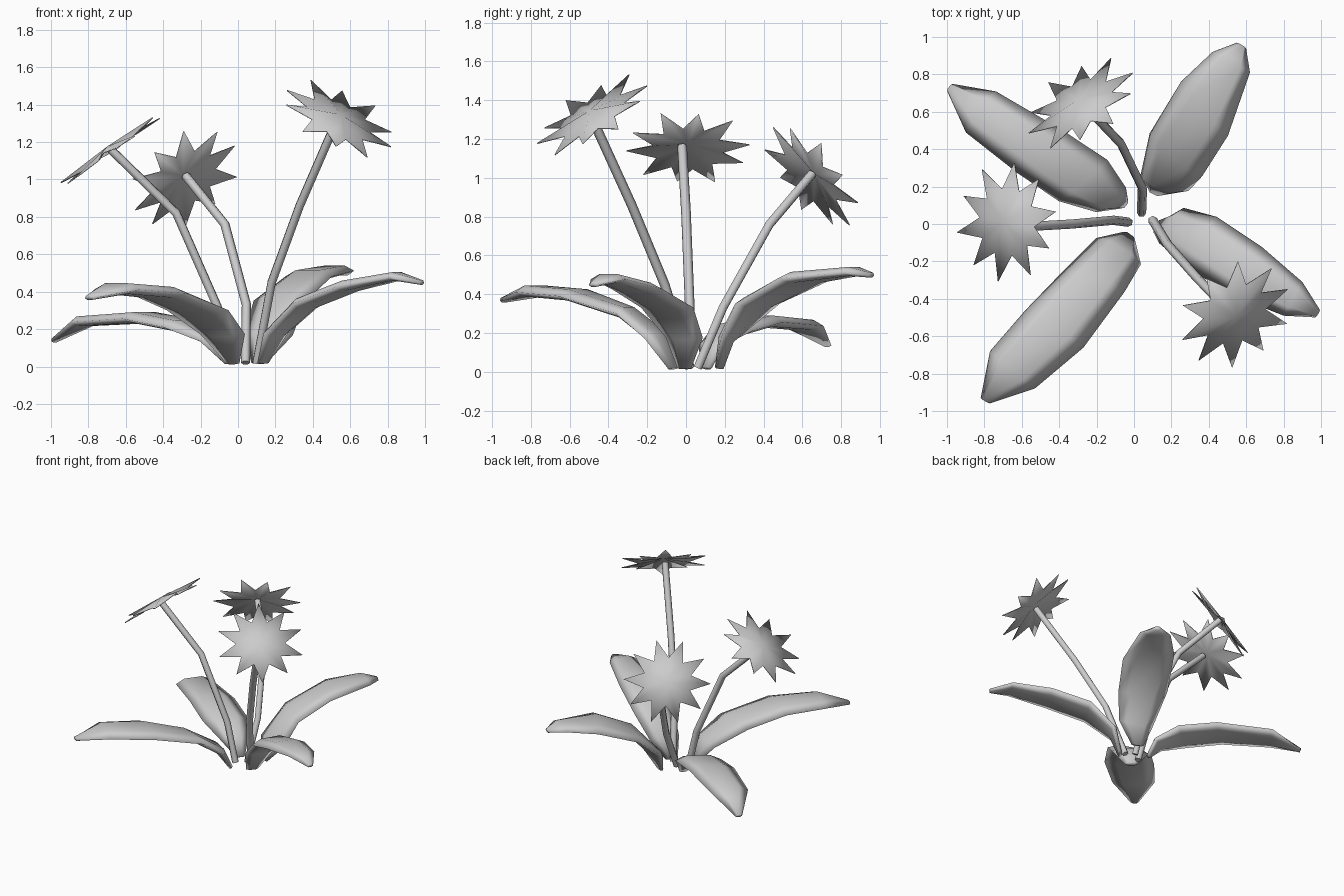
import bpy, bmesh, math
from mathutils import Vector

cube = bpy.data.objects.get("Cube")
if cube:
    bpy.data.objects.remove(cube, do_unlink=True)

GREY = (0.6, 0.6, 0.6, 1)
mat = bpy.data.materials.new("plain_grey")
mat.use_nodes = True
mat.diffuse_color = GREY
bsdf = mat.node_tree.nodes["Principled BSDF"]
bsdf.inputs["Base Color"].default_value = GREY
bsdf.inputs["Roughness"].default_value = 0.8


def finish(obj, angle):
    obj.data.materials.append(mat)
    bpy.ops.object.select_all(action='DESELECT')
    obj.select_set(True)
    bpy.context.view_layer.objects.active = obj
    if obj.type == 'CURVE':
        bpy.ops.object.convert(target='MESH')
    bpy.ops.object.shade_smooth_by_angle(angle=math.radians(angle))


def add_mesh(name, bm):
    bmesh.ops.recalc_face_normals(bm, faces=bm.faces)
    me = bpy.data.meshes.new(name)
    bm.to_mesh(me)
    bm.free()
    obj = bpy.data.objects.new(name, me)
    bpy.context.collection.objects.link(obj)
    return obj


# Leaves: fleshy lens-section blades, lofted between a left and a right edge
SECTION = [(-1, -0.3), (-0.5, 0.8), (0.5, 0.8), (1, -0.3), (0.5, -1), (-0.5, -1)]


def leaf(name, left, right, heights):
    edges = [(Vector((*a, z)), Vector((*b, z))) for a, b, z in zip(left, right, heights)]
    mids = [(a + b) / 2 for a, b in edges]
    bm = bmesh.new()
    rings = []
    for i, (a, b) in enumerate(edges):
        tangent = mids[min(i + 1, len(mids) - 1)] - mids[max(i - 1, 0)]
        side = (b - a) / 2
        up = side.cross(tangent).normalized()
        thick = 0.01 + 0.14 * min(side.length, 0.16)
        rings.append([bm.verts.new(mids[i] + side * s + up * t * thick) for s, t in SECTION])
    n = len(SECTION)
    for r, q in zip(rings, rings[1:]):
        for j in range(n):
            k = (j + 1) % n
            bm.faces.new((r[j], r[k], q[k], q[j]))
    bm.faces.new(rings[0])
    bm.faces.new(rings[-1])
    for v in bm.verts:
        v.co.z = max(v.co.z, 0.004)
    finish(add_mesh(name, bm), 170)


leaf("leaf_front_right",
     [(0.01, -0.09), (0.04, -0.21), (-0.05, -0.36), (-0.27, -0.66), (-0.53, -0.88), (-0.77, -0.96)],
     [(-0.06, -0.04), (-0.2, -0.07), (-0.38, -0.25), (-0.58, -0.46), (-0.77, -0.68), (-0.82, -0.93)],
     [0.02, 0.18, 0.31, 0.40, 0.42, 0.37])
leaf("leaf_back_right",
     [(-0.07, 0.08), (-0.2, 0.06), (-0.4, 0.12), (-0.62, 0.27), (-0.9, 0.49), (-1.0, 0.71)],
     [(-0.03, 0.13), (-0.04, 0.19), (-0.14, 0.34), (-0.38, 0.5), (-0.74, 0.71), (-0.97, 0.75)],
     [0.02, 0.14, 0.22, 0.265, 0.245, 0.14])
leaf("leaf_back_left",
     [(0.07, 0.19), (0.03, 0.24), (0.08, 0.48), (0.25, 0.76), (0.42, 0.92), (0.55, 0.97)],
     [(0.15, 0.15), (0.29, 0.17), (0.36, 0.25), (0.5, 0.47), (0.62, 0.81), (0.6, 0.94)],
     [0.02, 0.17, 0.36, 0.49, 0.52, 0.5])
leaf("leaf_front_left",
     [(0.16, 0.03), (0.26, 0.09), (0.44, 0.04), (0.68, -0.12), (0.9, -0.31), (0.995, -0.46)],
     [(0.1, -0.04), (0.13, -0.1), (0.28, -0.23), (0.52, -0.38), (0.8, -0.49), (0.97, -0.5)],
     [0.02, 0.18, 0.34, 0.435, 0.485, 0.45])


# Stems: six-sided bent tubes
def stem(name, path):
    cu = bpy.data.curves.new(name, 'CURVE')
    cu.dimensions = '3D'
    cu.bevel_depth = 0.025
    cu.bevel_resolution = 1
    cu.use_fill_caps = True
    sp = cu.splines.new('POLY')
    sp.points.add(len(path) - 1)
    for pt, co in zip(sp.points, path):
        pt.co = (*co, 1)
    obj = bpy.data.objects.new(name, cu)
    bpy.context.collection.objects.link(obj)
    finish(obj, 65)


# Flower heads: thin, slightly domed ten-pointed stars with uneven petals
def flower(name, centre, normal, phase, points=10):
    c, n = Vector(centre), Vector(normal).normalized()
    u = (Vector((1, 0, 0)) - n * n.x).normalized()
    v = n.cross(u)
    bm = bmesh.new()
    hub = bm.verts.new(c + n * 0.012)
    ring = []
    for i in range(points * 2):
        a = math.radians(phase) + math.pi * i / points
        r, lift = (0.18, -0.02) if i % 2 else (0.32, -0.025 + 0.025 * (i // 2 % 2))
        ring.append(bm.verts.new(c + (u * math.cos(a) + v * math.sin(a)) * r + n * lift))
    for i, p in enumerate(ring):
        bm.faces.new((hub, p, ring[(i + 1) % len(ring)]))
    obj = add_mesh(name, bm)
    finish(obj, 80)
    mod = obj.modifiers.new("petal_thickness", 'SOLIDIFY')
    mod.thickness = 0.006
    mod.offset = 0


PLANTS = [
    ("left", [(0.1, 0.02, 0.02), (0.18, -0.11, 0.45), (0.33, -0.28, 0.86), (0.53, -0.49, 1.32)],
     (0.545, -0.49, 1.335), (0.39, -0.48, 0.79), 14),
    ("right", [(-0.03, 0.01, 0.02), (-0.11, 0.02, 0.32), (-0.33, 0.0, 0.82), (-0.68, -0.02, 1.16)],
     (-0.69, 0.01, 1.165), (-0.58, 0, 0.82), 10),
    ("back", [(0.04, 0.06, 0.02), (0.045, 0.19, 0.33), (-0.07, 0.43, 0.76), (-0.28, 0.65, 1.02)],
     (-0.29, 0.655, 1.015), (-0.45, 0.68, 0.57), 18),
]
for side, path, centre, normal, phase in PLANTS:
    stem("stem_" + side, path)
    flower("flower_" + side, centre, normal, phase)
